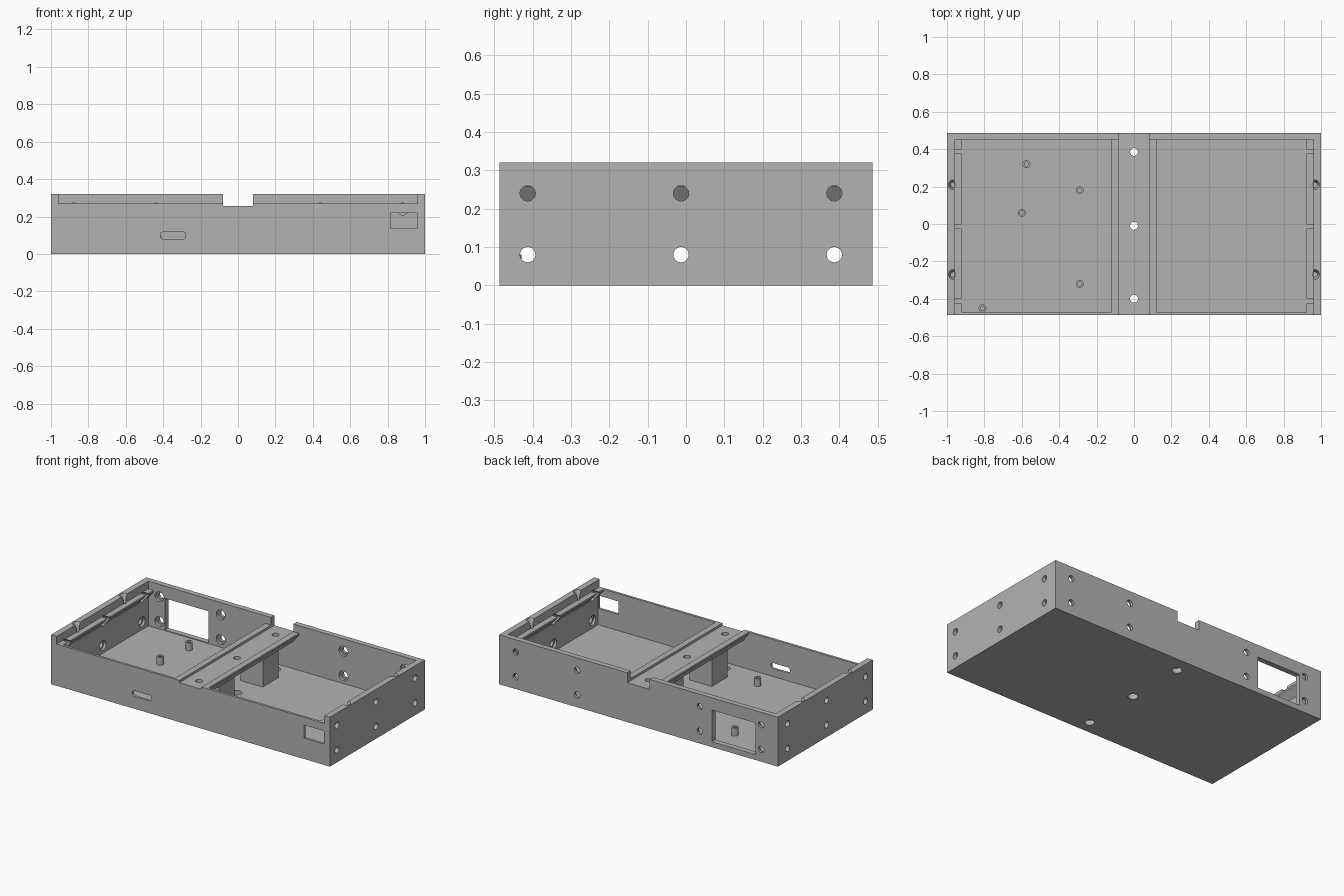
import bpy, bmesh, math
from mathutils import Matrix, Vector

old = bpy.data.objects.get("Cube")
if old:
    bpy.data.objects.remove(old, do_unlink=True)

grey = bpy.data.materials.new("plain grey")
grey.use_nodes = True
colour = (0.45, 0.45, 0.45, 1)
grey.diffuse_color = colour
grey.node_tree.nodes["Principled BSDF"].inputs["Base Color"].default_value = colour

W, D, H = 1.0, 0.487, 0.32              # half width, half depth, height
FLOOR, SLOT, CHANNEL = 0.03, 0.27, 0.255  # heights of floor, lid seat, centre channel
SIDE, BACK, FRONT = 0.96, 0.452, -0.471   # inner wall faces
AXES = {"x": Matrix.Rotation(math.pi / 2, 4, "Y"),
        "y": Matrix.Rotation(math.pi / 2, 4, "X"),
        "z": Matrix.Identity(4)}


def finish(name, bm):
    bmesh.ops.recalc_face_normals(bm, faces=bm.faces)
    mesh = bpy.data.meshes.new(name)
    bm.to_mesh(mesh)
    bm.free()
    mesh.materials.append(grey)
    obj = bpy.data.objects.new(name, mesh)
    bpy.context.collection.objects.link(obj)
    return obj


def box(name, x, y, z):
    lo, hi = Vector((x[0], y[0], z[0])), Vector((x[1], y[1], z[1]))
    bm = bmesh.new()
    bmesh.ops.create_cube(bm, size=1)
    bmesh.ops.scale(bm, vec=hi - lo, verts=bm.verts)
    bmesh.ops.translate(bm, vec=(lo + hi) / 2, verts=bm.verts)
    return finish(name, bm)


def cylinder(name, centre, r, length, axis="z", r_top=None):
    bm = bmesh.new()
    bmesh.ops.create_cone(bm, cap_ends=True, segments=32, radius1=r,
                          radius2=r if r_top is None else r_top, depth=length,
                          matrix=Matrix.Translation(centre) @ AXES[axis])
    return finish(name, bm)


def prism(name, profile, y0, y1):
    bm = bmesh.new()
    face = bm.faces.new([bm.verts.new((x, y0, z)) for x, z in profile])
    ext = bmesh.ops.extrude_face_region(bm, geom=[face])["geom"]
    bmesh.ops.translate(bm, vec=(0, y1 - y0, 0),
                        verts=[v for v in ext if isinstance(v, bmesh.types.BMVert)])
    return finish(name, bm)


def cut(cutter, *targets):
    cutter.hide_render = True
    for target in targets:
        mod = target.modifiers.new("cut", "BOOLEAN")
        mod.operation, mod.solver, mod.object = "DIFFERENCE", "EXACT", cutter
        with bpy.context.temp_override(object=target, active_object=target):
            bpy.ops.object.modifier_apply(modifier=mod.name)
    bpy.data.objects.remove(cutter, do_unlink=True)


# Open case with two lid slots that slide in from the front
case = box("case", (-W, W), (-D, D), (0, H))
cut(box("cavity", (-SIDE, SIDE), (FRONT, BACK), (FLOOR, 1)), case)
cut(box("channel", (-0.08, 0.08), (-1, 1), (CHANNEL, 1)), case)
for x0, x1 in ((-SIDE, -0.08), (0.08, SIDE)):
    cut(box("lid_slot", (x0, x1), (-1, BACK), (SLOT, 1)), case)

# Centre beam with raised rails and sloped undersides
half = [(0.08, CHANNEL), (0.08, SLOT), (0.12, SLOT), (0.12, 0.258), (0.08, 0.205)]
beam = prism("centre_beam", half + [(-x, z) for x, z in reversed(half)], FRONT, BACK)

# Pillars under the beam
for name, y0, y1 in (("back_pillar", 0.14, 0.30), ("front_pillar", -0.31, -0.15)):
    box(name, (-0.08, 0.08), (y0, y1), (FLOOR, 0.206))

# Holes down through the beam and the floor
for y in (0.385, -0.01, -0.40):
    cut(cylinder("beam_hole", (0, y, 0.25), 0.021, 0.2), beam)
    cut(cylinder("floor_hole", (0, y, 0), 0.03, 0.2), case)

# Side ledges, recessed bolt holes and lid screw holes
for side, label in ((1, "left"), (-1, "right")):
    ledge = prism(label + "_ledge", [(side * x, z) for x, z in (
        (SIDE, SLOT), (0.922, SLOT), (0.922, 0.258), (SIDE, 0.215))], FRONT, BACK)
    for y in (-0.413, -0.013, 0.387):
        for z in (0.08, 0.24):
            cut(cylinder("bolt_hole", (side, y, z), 0.02, 0.2, "x"), case)
            cut(cylinder("bolt_recess", (side * 0.925, y, z), 0.032, 0.1, "x"), case, ledge)
    for y in (0.21, -0.27):
        cut(cylinder("countersink", (side * 0.966, y, 0.305), 0.013, 0.034, "z", 0.027), case)
        cut(cylinder("screw_hole", (side * 0.966, y, 0.26), 0.013, 0.1), case, ledge)

# Recessed bolt holes in the back wall
for x in (-0.88, -0.44, 0.44, 0.88):
    for z in (0.08, 0.24):
        cut(cylinder("bolt_hole", (x, D, z), 0.02, 0.2, "y"), case)
        cut(cylinder("bolt_recess", (x, 0.42, z), 0.032, 0.1, "y"), case)

# Openings in the back and front walls
cut(box("back_window", (-0.84, -0.527), (0.4, 0.6), (0.035, 0.24)), case)
cut(box("front_window", (0.815, 0.958), (-0.6, -0.4), (0.135, 0.22)), case)
slot = [(cx + 0.014 * math.cos(math.radians(a)), cz + 0.014 * math.sin(math.radians(a)))
        for cx, cz, start in ((-0.294, 0.103, 0), (-0.401, 0.103, 90),
                              (-0.401, 0.094, 180), (-0.294, 0.094, 270))
        for a in range(start, start + 91, 15)]
cut(prism("cable_slot", slot, -0.6, -0.4), case)

# Board standoffs with screw holes
standoffs = []
for i, (x, y) in enumerate(((-0.575, 0.32), (-0.6, 0.06), (-0.29, 0.18),
                            (-0.29, -0.32), (-0.81, -0.45))):
    post = cylinder("standoff_%d" % (i + 1), (x, y, 0.055), 0.021, 0.052)
    cut(cylinder("standoff_hole", (x, y, 0.08), 0.011, 0.08), post)
    standoffs.append(post)

# Smooth the round surfaces, keeping edges sharp
bpy.ops.object.select_all(action="DESELECT")
for obj in [case, beam] + standoffs:
    obj.select_set(True)
bpy.context.view_layer.objects.active = case
bpy.ops.object.shade_smooth_by_angle(angle=math.radians(25))
